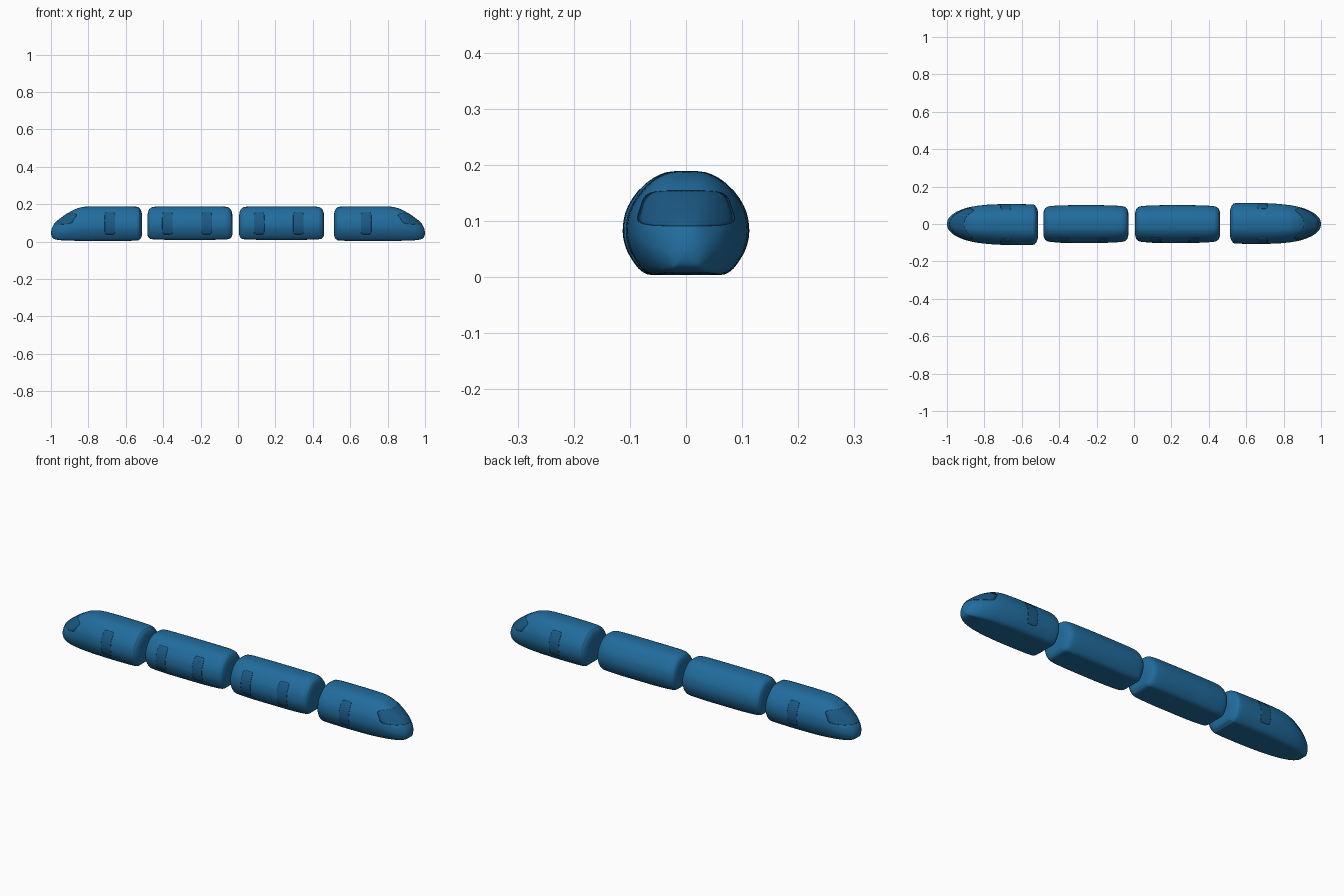
import bpy, bmesh, math
from mathutils import Vector
from mathutils.bvhtree import BVHTree

if "Cube" in bpy.data.objects:
    bpy.data.objects.remove(bpy.data.objects["Cube"])


def material(name, colour):
    m = bpy.data.materials.new(name)
    m.diffuse_color = (*colour, 1)
    m.use_nodes = True
    m.node_tree.nodes["Principled BSDF"].inputs["Base Color"].default_value = m.diffuse_color
    return m


BLUE = material("body_blue", (0.015, 0.15, 0.34))
DARK = material("panel_blue", (0.011, 0.10, 0.23))


def spline(pts, n):
    """Catmull-Rom through tuples of any length."""
    pts = [Vector(p) for p in pts]
    out = []
    for i in range(len(pts) - 1):
        a, b, c, d = pts[max(i - 1, 0)], pts[i], pts[i + 1], pts[min(i + 2, len(pts) - 1)]
        for k in range(n):
            t = k / n
            out.append(0.5 * (2 * b + (c - a) * t + (2 * a - 5 * b + 4 * c - d) * t * t
                              + (3 * b - a - 3 * c + d) * t ** 3))
    return out + [pts[-1]]


# Half cross-section: flat floor, bulging sides, domed roof (unit width and height)
HALF = spline([(0, 0), (.5, 0), (.63, .01), (.75, .06), (.88, .17), (.97, .30), (1, .43),
               (.955, .60), (.81, .76), (.58, .905), (.31, .985), (0, 1)], 3)
SECTION = [(p[0], p[1]) for p in HALF] + [(-p[0], p[1]) for p in HALF[-2:0:-1]]


def finish(name, bm, mat):
    me = bpy.data.meshes.new(name)
    bm.to_mesh(me)
    bm.free()
    ob = bpy.data.objects.new(name, me)
    bpy.context.collection.objects.link(ob)
    me.materials.append(mat)
    for p in me.polygons:
        p.use_smooth = True
    return ob


def car(name, stations, turn=False, skew=0.0):
    """Loft the section along x; stations are (x, half width, bottom, top)."""
    bm = bmesh.new()
    rings = []
    for st in spline(stations, 4):
        x, w, zb, zt = st
        off = skew * (1 - x)
        s = -1 if turn else 1
        rings.append([bm.verts.new((s * x, s * (w * y + off), zb + (zt - zb) * z))
                      for y, z in SECTION])
    n = len(SECTION)
    for a, b in zip(rings, rings[1:]):
        for i in range(n):
            j = (i + 1) % n
            bm.faces.new((a[i], b[i], b[j], a[j]))
    bmesh.ops.remove_doubles(bm, verts=bm.verts, dist=1e-5)
    bmesh.ops.recalc_face_normals(bm, faces=bm.faces)
    tree = BVHTree.FromBMesh(bm)
    finish(name, bm, BLUE)
    return tree


def panel(name, tree, place, direction, half_w, half_h, taper=0.0, power=6):
    """Rounded panel cast onto a car body and laid just proud of it."""
    bm = bmesh.new()
    d = Vector(direction)

    def hit(u, v):
        loc, nor, _, _ = tree.ray_cast(place(u * half_w * (1 - taper * v), v * half_h), d)
        return bm.verts.new(loc + nor * 0.0012) if loc else None

    seg, steps = 48, 10
    centre = hit(0, 0)
    prev = None
    for r in range(1, steps + 1):
        ring = []
        for i in range(seg):
            a = 2 * math.pi * i / seg
            c, s = math.cos(a), math.sin(a)
            k = r / steps / (abs(c) ** power + abs(s) ** power) ** (1 / power)
            ring.append(hit(c * k, s * k))
        for i in range(seg):
            j = (i + 1) % seg
            quad = (centre, ring[i], ring[j]) if prev is None else (prev[i], ring[i], ring[j], prev[j])
            if all(quad):
                bm.faces.new(quad)
        prev = ring
    bmesh.ops.recalc_face_normals(bm, faces=bm.faces)
    bm.normal_update()
    if sum((f.normal.dot(d) for f in bm.faces)) > 0:
        bmesh.ops.reverse_faces(bm, faces=bm.faces)
    ob = finish(name, bm, DARK)
    mod = ob.modifiers.new("thickness", "SOLIDIFY")
    mod.thickness = 0.002
    mod.offset = -1


def door(name, tree, x, side):
    panel(name, tree, lambda u, v: Vector((x + u, side, 0.098 + v)), (0, -side, 0), 0.028, 0.058, 0, 8)


# End cars: rounded rear, sloping streamlined nose
NOSE = [(.512, 0, .09, .09), (.513, .06, .04, .14), (.518, .085, .02, .165), (.527, .1, .012, .178),
        (.545, .108, .006, .187), (.65, .109, .004, .189), (.75, .107, .004, .189),
        (.82, .101, .004, .187), (.87, .093, .005, .174), (.91, .082, .006, .152),
        (.95, .065, .008, .124), (.975, .048, .012, .103), (.99, .032, .018, .083),
        (.997, .017, .03, .065), (1, 0, .046, .046)]
for label, s in (("front", -1), ("rear", 1)):
    body = car(label + "_car", NOSE, turn=s < 0, skew=0.008)
    panel(label + "_windshield", body, lambda u, v: Vector((2 * s, u, 0.122 + v)), (-s, 0, 0),
          0.081, 0.031, 0.12, 5)
    for side, tag in ((-1, "near"), (1, "far")):
        door(f"{label}_door_{tag}", body, s * 0.685, side)

# Middle cars: rounded boxes with two doors on the front side
CAP = [(.228, 0, .09, .09), (.227, .055, .04, .14), (.222, .077, .025, .165), (.213, .088, .016, .178),
       (.188, .096, .012, .187), (.108, .1, .01, .188), (0, .101, .01, .188)]
for k, c in enumerate((-0.257, 0.233), 1):
    st = [(c - p[0], *p[1:]) for p in CAP] + [(c + p[0], *p[1:]) for p in CAP[-2::-1]]
    body = car(f"middle_car_{k}", st)
    for i, dx in enumerate((-0.12, 0.09), 1):
        door(f"middle_car_{k}_door_{i}", body, c + dx, -1)
